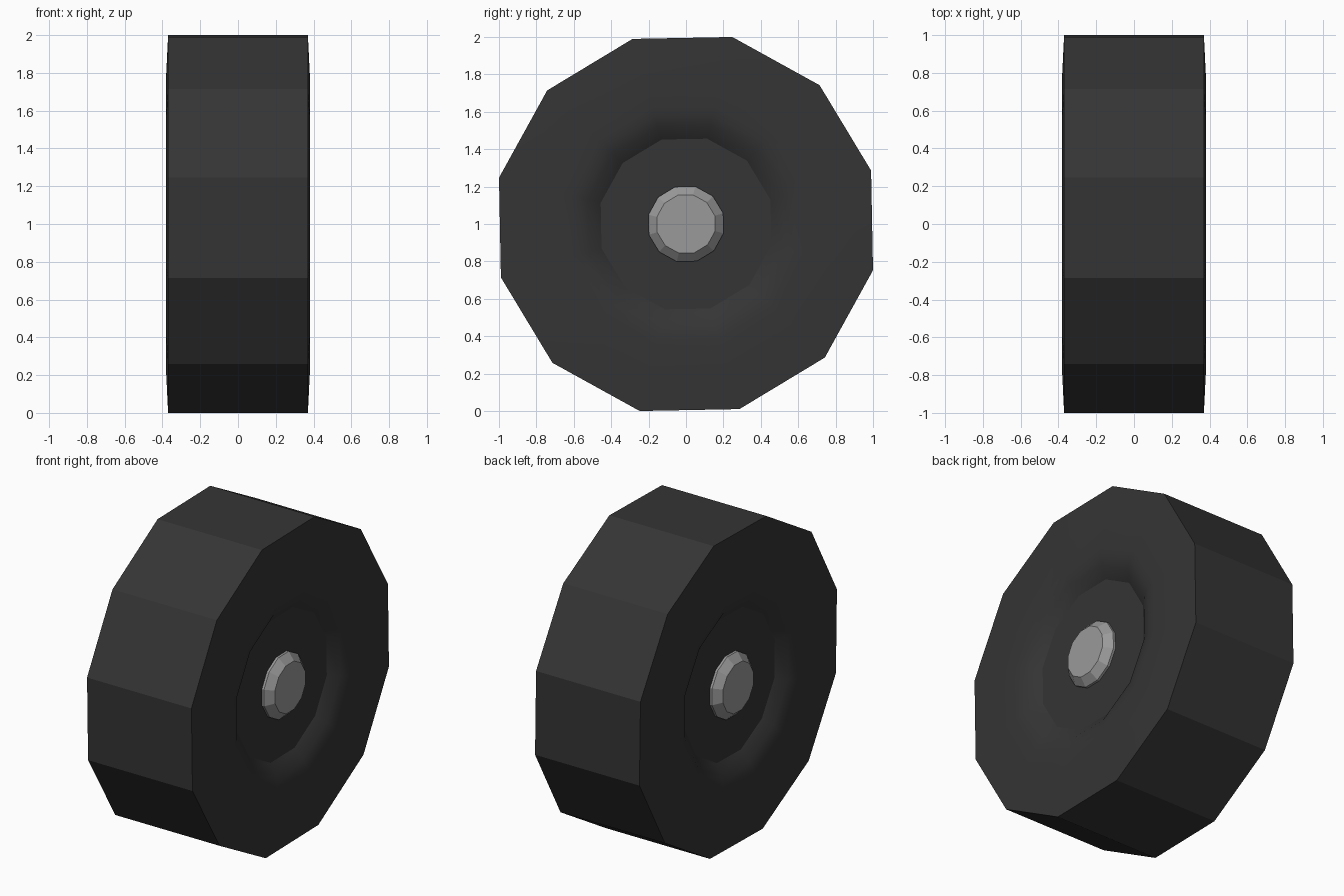
import bpy, bmesh, math

if "Cube" in bpy.data.objects:
    bpy.data.objects.remove(bpy.data.objects["Cube"])

SIDES = 12
TWIST = math.radians(16.1)   # the wheel is rolled slightly off its flat


def material(name, rgb):
    m = bpy.data.materials.new(name)
    m.diffuse_color = (*rgb, 1)
    m.use_nodes = True
    m.node_tree.nodes["Principled BSDF"].inputs["Base Color"].default_value = m.diffuse_color
    return m


def lathe_x(name, profile, mat):
    """Revolve (x, radius) points round the axle and cap both ends."""
    bm = bmesh.new()
    rings = []
    for x, r in profile:
        rings.append([bm.verts.new((x, r * math.cos(a), 1 + r * math.sin(a)))
                      for a in (TWIST + math.tau * i / SIDES for i in range(SIDES))])
    for a, b in zip(rings, rings[1:]):
        for i in range(SIDES):
            j = (i + 1) % SIDES
            bm.faces.new((a[i], a[j], b[j], b[i]))
    bm.faces.new(rings[0])
    bm.faces.new(rings[-1])
    bmesh.ops.recalc_face_normals(bm, faces=bm.faces)
    me = bpy.data.meshes.new(name)
    bm.to_mesh(me)
    bm.free()
    me.materials.append(mat)
    ob = bpy.data.objects.new(name, me)
    bpy.context.collection.objects.link(ob)
    return ob


rubber = material("black rubber", (0.035, 0.035, 0.035))
metal = material("grey metal", (0.32, 0.32, 0.32))

# Tyre: tread, bulged sidewall, soft dish down to a flat disc
half = [(0.31, 0.47), (0.358, 0.54), (0.376, 0.60), (0.381, 0.65),
        (0.381, 0.80), (0.37, 1.03)]
tyre = lathe_x("tyre", [(-x, r) for x, r in half] + half[::-1], rubber)
bpy.context.view_layer.objects.active = tyre
tyre.select_set(True)
bpy.ops.object.shade_smooth_by_angle(angle=math.radians(27))

# Hub caps: bevelled studs on both discs
for side, label in ((1, "right"), (-1, "left")):
    lathe_x(label + "_hub_cap",
            [(side * x, r) for x, r in ((0.30, 0.207), (0.325, 0.207), (0.37, 0.16))], metal)
